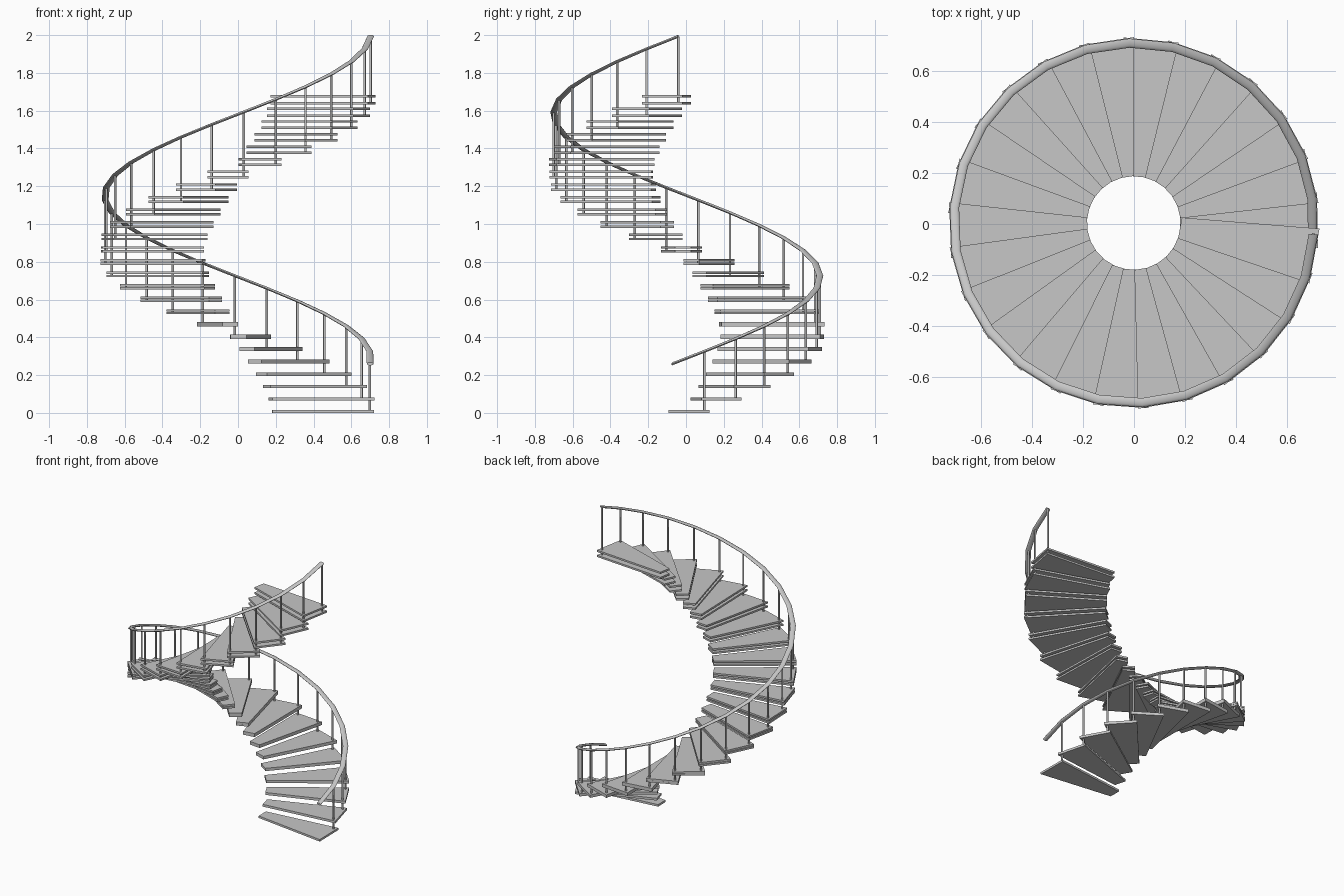
import bpy, bmesh, math
from mathutils import Vector

if "Cube" in bpy.data.objects:
    bpy.data.objects.remove(bpy.data.objects["Cube"])

N = 26                       # steps in the full turn
TURN = math.radians(13.95)   # angle from one step to the next
START = math.radians(0.9)    # angle of the lowest step
RISE = 0.0667                # rise of the treads, posts and rail
RISE_LOW = 0.0653            # rise of the lower plates, which slowly part from the treads
AXIS = Vector((-0.001, 0.004, 0))
POST_R, POST_A = 0.705, math.radians(7.6)

grey = bpy.data.materials.new("light_grey")
grey.diffuse_color = (0.57, 0.57, 0.57, 1)
grey.use_nodes = True
grey.node_tree.nodes["Principled BSDF"].inputs["Base Color"].default_value = grey.diffuse_color


def polar(r, a, z):
    return AXIS + Vector((r * math.cos(a), r * math.sin(a), z))


def finish(name, bm, smooth=False):
    bmesh.ops.recalc_face_normals(bm, faces=bm.faces[:])
    me = bpy.data.meshes.new(name)
    bm.to_mesh(me)
    bm.free()
    me.materials.append(grey)
    ob = bpy.data.objects.new(name, me)
    bpy.context.collection.objects.link(ob)
    if smooth:
        bpy.ops.object.select_all(action='DESELECT')
        ob.select_set(True)
        bpy.context.view_layer.objects.active = ob
        bpy.ops.object.shade_smooth_by_angle(angle=math.radians(50))


def bridge(bm, rings):
    """Skin a list of equal rings of points and cap both ends."""
    vs = [[bm.verts.new(p) for p in ring] for ring in rings]
    n = len(vs[0])
    for a, b in zip(vs, vs[1:]):
        for k in range(n):
            bm.faces.new((a[k], a[(k + 1) % n], b[(k + 1) % n], b[k]))
    bm.faces.new(vs[0][::-1])
    bm.faces.new(vs[-1])


# Wedge outline: along the radius, across it
WEDGE = [(0.182, -0.029), (0.720, -0.109), (0.720, 0.109), (0.182, 0.055)]


def plates(name, rise, z0, z1):
    bm = bmesh.new()
    for i in range(N):
        a = START + i * TURN
        c, s = math.cos(a), math.sin(a)
        outline = [AXIS + Vector((x * c - y * s, x * s + y * c, i * rise)) for x, y in WEDGE]
        bridge(bm, [[p + Vector((0, 0, z)) for p in outline] for z in (z0, z1)])
    finish(name, bm)


# Treads and the plates beneath them
plates("treads", RISE, 0.002, 0.015)
plates("lower_plates", RISE_LOW, 0.0, 0.013)

# Railing posts, one on each step
bm = bmesh.new()
for i in range(N):
    a = POST_A + i * TURN
    rings = []
    for z in (i * RISE_LOW + 0.002, 0.326 + i * RISE):
        rings.append([polar(POST_R, a, z) + Vector((0.0065 * math.cos(t * math.pi / 4),
                      0.0065 * math.sin(t * math.pi / 4), 0)) for t in range(8)])
    bridge(bm, rings)
finish("railing_posts", bm, True)

# Flattened oval handrail, starting one step before the first post
bm = bmesh.new()
rings = []
for i in range(-1, N):
    a = POST_A + i * TURN
    z = 0.326 + i * RISE
    rings.append([polar(POST_R + 0.018 * math.cos(t * math.pi / 6), a,
                        z + 0.008 * math.sin(t * math.pi / 6)) for t in range(12)])
bridge(bm, rings)
finish("handrail", bm, True)
